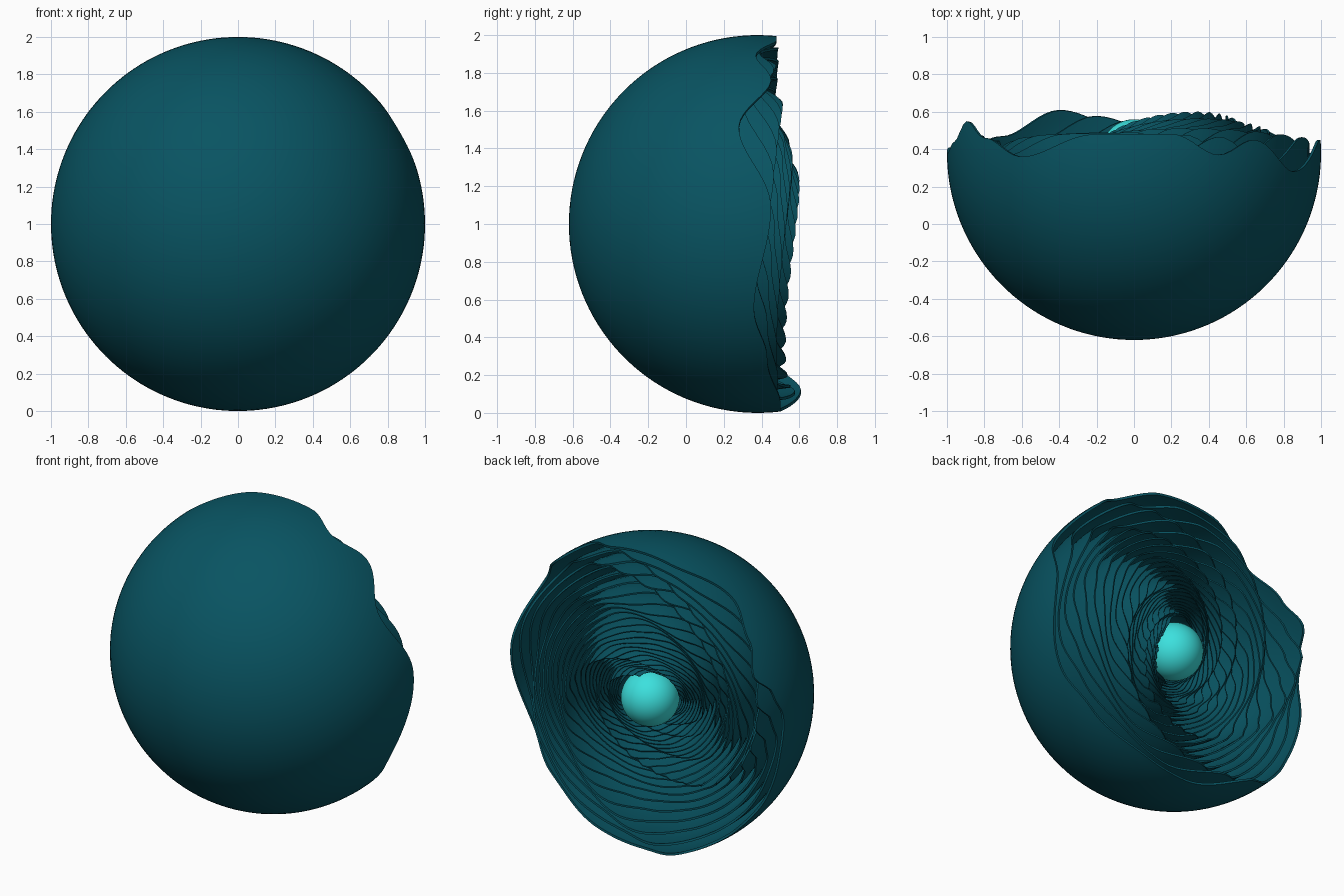
import bpy, bmesh, math
from mathutils import Matrix, Vector

if "Cube" in bpy.data.objects:
    bpy.data.objects.remove(bpy.data.objects["Cube"])

CENTER = Vector((0, 0.38, 1))
COUNT, RATIO = 27, 0.94
SPIN, TILT = math.radians(11), math.radians(34)

# Rim profile of a bowl: angle around the opening (degrees), height above its equator
RIM = [(5, .07), (31, -.10), (50, .07), (63, -.01), (78, .10), (102, .10), (127, -.02),
       (143, .08), (155, .17), (164, .06), (174, .0), (190, .03), (207, .03), (225, .09),
       (246, .23), (270, .12), (288, .12), (315, .05), (333, -.02)]


def material(name, color):
    m = bpy.data.materials.new(name)
    m.diffuse_color = (*color, 1)
    m.use_nodes = True
    m.node_tree.nodes["Principled BSDF"].inputs["Base Color"].default_value = m.diffuse_color
    return m


def rim_height(deg):
    """Smooth periodic interpolation of the rim profile."""
    keys = RIM + [(RIM[0][0] + 360, RIM[0][1])]
    deg = (deg - keys[0][0]) % 360 + keys[0][0]
    for (a, ha), (b, hb) in zip(keys, keys[1:]):
        if a <= deg <= b:
            k = (1 - math.cos(math.pi * (deg - a) / (b - a))) / 2
            return ha + (hb - ha) * k
    return keys[0][1]


def skin(bm, radius, sides, rings, rot, flip):
    """One open spherical bowl surface; returns its rim loop."""
    def face(vs):
        bm.faces.new(vs[::-1] if flip else vs)

    pole = bm.verts.new(rot @ Vector((0, -radius, 0)))
    loops = []
    for j in range(1, rings + 1):
        loop = []
        for i in range(sides):
            phi = math.tau * i / sides
            end = math.pi / 2 + math.asin(rim_height(math.degrees(phi)))
            t = end * j / rings
            p = Vector((math.sin(t) * math.cos(phi), -math.cos(t), math.sin(t) * math.sin(phi)))
            loop.append(bm.verts.new(rot @ (p * radius)))
        loops.append(loop)
    for i in range(sides):
        n = (i + 1) % sides
        face([pole, loops[0][i], loops[0][n]])
        for a, b in zip(loops, loops[1:]):
            face([a[i], b[i], b[n], a[n]])
    return loops[-1]


def finish(name, bm, mat, location):
    bmesh.ops.recalc_face_normals(bm, faces=bm.faces)
    me = bpy.data.meshes.new(name)
    bm.to_mesh(me)
    bm.free()
    me.materials.append(mat)
    ob = bpy.data.objects.new(name, me)
    ob.location = location
    bpy.context.collection.objects.link(ob)
    bpy.ops.object.select_all(action='DESELECT')
    ob.select_set(True)
    bpy.context.view_layer.objects.active = ob
    bpy.ops.object.shade_smooth_by_angle(angle=math.radians(40))
    return ob


teal = material("deep_teal", (.0025, .088, .122))
cyan = material("bright_turquoise", (.045, .75, .73))

# Nested bowls, each smaller, spun and tipped a little further than the last
tip_axis = Vector((-1, 0, 1)).normalized()
for k in range(COUNT):
    r = RATIO ** k
    tip = Matrix.Rotation(TILT * k / (COUNT - 1), 3, tip_axis)
    rot = tip @ Matrix.Rotation(-SPIN * k, 3, 'Y')
    sides, rings = (160, 36) if k == 0 else (120, 14)
    bm = bmesh.new()
    outer = skin(bm, r, sides, rings, rot, False)
    inner = skin(bm, r * 0.985, sides, rings, rot, True)
    for i in range(sides):
        n = (i + 1) % sides
        bm.faces.new([outer[i], inner[i], inner[n], outer[n]])
    finish("outer_shell" if k == 0 else f"inner_shell_{k:02d}", bm, teal, CENTER)

# Core ball, sitting slightly low
bm = bmesh.new()
bmesh.ops.create_uvsphere(bm, u_segments=48, v_segments=24, radius=0.18)
finish("core_ball", bm, cyan, CENTER - Vector((0, 0, 0.025)))
